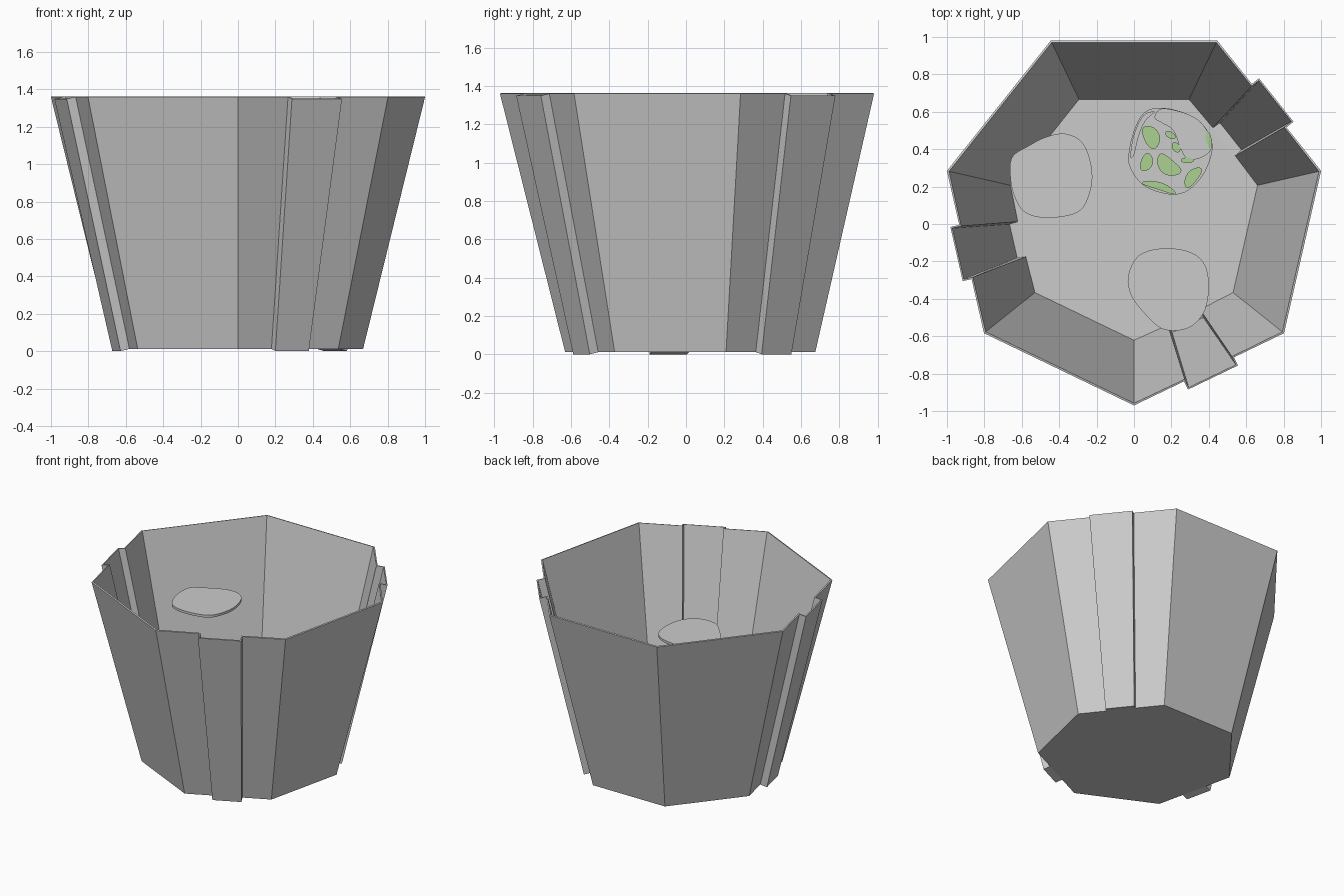
import bpy, bmesh
from math import sin, cos, pi, radians
from mathutils import Vector

if "Cube" in bpy.data.objects:
    bpy.data.objects.remove(bpy.data.objects["Cube"])

CY = 0.056                       # centre of the seven-sided plan
R_TOP, R_BOT = 1.026, 0.686
Z_TOP, Z_BOT = 1.36, 0.012
STEP, WALL = 0.05, 0.012
PANEL_SIDES = {0, 2, 5}          # sides whose middle third is pushed outward


def finish(name, bm, colour=None):
    bmesh.ops.recalc_face_normals(bm, faces=bm.faces)
    me = bpy.data.meshes.new(name)
    bm.to_mesh(me)
    bm.free()
    ob = bpy.data.objects.new(name, me)
    bpy.context.collection.objects.link(ob)
    if colour:
        mat = bpy.data.materials.get("moss_green") or bpy.data.materials.new("moss_green")
        mat.diffuse_color = colour
        mat.use_nodes = True
        mat.node_tree.nodes["Principled BSDF"].inputs["Base Color"].default_value = mat.diffuse_color
        me.materials.append(mat)
    return ob


def corner(i, r, z):
    a = -pi / 2 + 2 * pi * i / 7
    return Vector((r * cos(a), CY + r * sin(a), z))


def build_tub():
    bm = bmesh.new()
    pair = lambda lo, hi: (bm.verts.new(lo), bm.verts.new(hi))
    corners = [pair(corner(i, R_BOT, Z_BOT), corner(i, R_TOP, Z_TOP)) for i in range(7)]
    floor = []
    for i in range(7):
        a, b = corners[i], corners[(i + 1) % 7]
        floor.append(a[0])
        chain = [a, b]
        if i in PANEL_SIDES:
            lo_a, hi_a, lo_b, hi_b = a[0].co, a[1].co, b[0].co, b[1].co
            n = (lo_b - lo_a).cross(hi_a - lo_a).normalized() * STEP
            inner = [pair(lo_a.lerp(lo_b, t), hi_a.lerp(hi_b, t)) for t in (1 / 3, 2 / 3)]
            outer = [pair(p[0].co + n, p[1].co + n) for p in inner]
            floor += [inner[0][0], inner[1][0]]
            bm.faces.new((inner[0][0], inner[1][0], outer[1][0], outer[0][0]))
            chain = [a, inner[0], outer[0], outer[1], inner[1], b]
        for p, q in zip(chain, chain[1:]):
            bm.faces.new((p[0], q[0], q[1], p[1]))
    bm.faces.new(floor[::-1])
    # orient outward using the flat floor face
    bmesh.ops.recalc_face_normals(bm, faces=bm.faces)
    bm.faces.ensure_lookup_table()
    if bm.faces[-1].normal.z > 0:
        bmesh.ops.reverse_faces(bm, faces=bm.faces)
    me = bpy.data.meshes.new("tub")
    bm.to_mesh(me)
    bm.free()
    ob = bpy.data.objects.new("tub", me)
    bpy.context.collection.objects.link(ob)
    mod = ob.modifiers.new("wall_thickness", 'SOLIDIFY')
    mod.thickness = WALL
    mod.offset = -1


def smooth_loop(pts, n=5):
    """Closed rounded outline through the given points."""
    pts = [Vector(p) for p in pts]
    out = []
    for i in range(len(pts)):
        p0, p1, p2, p3 = (pts[(i + k) % len(pts)] for k in (-1, 0, 1, 2))
        for k in range(n):
            t = k / n
            out.append(0.5 * (2 * p1 + (p2 - p0) * t + (2 * p0 - 5 * p1 + 4 * p2 - p3) * t * t
                              + (3 * p1 - p0 - 3 * p2 + p3) * t ** 3))
    return out


def slab(name, outline, z, thick, colour=None):
    bm = bmesh.new()
    f = bm.faces.new([bm.verts.new((p[0], p[1], z - thick)) for p in outline])
    geo = bmesh.ops.extrude_face_region(bm, geom=[f])["geom"]
    top = [v for v in geo if isinstance(v, bmesh.types.BMVert)]
    bmesh.ops.translate(bm, verts=top, vec=(0, 0, thick))
    if f.is_valid and not any(len(fc.verts) == len(outline) and fc.calc_center_median().z < z - thick / 2
                              for fc in bm.faces):
        bm.faces.new([v for v in bm.verts if v not in top])
    return finish(name, bm, colour)


def patch(cx, cy, w, h, deg, bend):
    """Rounded spot, optionally bent into a bean."""
    a, pts = radians(deg), []
    for k in range(20):
        t = 2 * pi * k / 20
        u, v = w / 2 * cos(t), h / 2 * sin(t) + bend * (cos(t) ** 2 - 0.5)
        pts.append((cx + u * cos(a) - v * sin(a), cy + u * sin(a) + v * cos(a)))
    return pts


build_tub()

# three thin rounded steps descending inside the tub
slab("upper_step", smooth_loop([
    (-.37, .483), (-.28, .44), (-.232, .33), (-.228, .2), (-.29, .07), (-.45, .033),
    (-.58, .06), (-.64, .15), (-.662, .26), (-.65, .36), (-.56, .42), (-.47, .465)]), 1.0, .018)
slab("middle_step", smooth_loop([
    (-.03, -.27), (.03, -.165), (.16, -.13), (.3, -.15), (.38, -.22), (.4, -.35),
    (.37, -.48), (.28, -.56), (.15, -.56), (.04, -.46), (-.02, -.37)]), .79, .018)
Z3 = .58
slab("lower_step", smooth_loop([
    (-.03, .36), (0, .5), (.06, .6), (.16, .62), (.28, .59), (.37, .53), (.42, .42),
    (.38, .28), (.29, .18), (.19, .158), (.06, .2), (-.01, .28)]), Z3, .018)

# raised bare layer and curled edge on the lower step
slab("bare_layer", smooth_loop([
    (.15, .617), (.11, .57), (.15, .54), (.21, .5), (.25, .4), (.29, .345), (.37, .36),
    (.418, .42), (.37, .53), (.28, .59)]), Z3 + .012, .014)
slab("curled_edge", smooth_loop([
    (-.02, .36), (.0, .48), (.05, .58), (.11, .6), (.06, .55), (.025, .47), (.0, .37)]), Z3 + .012, .014)

# green spots
GREEN = (.41, .64, .28, 1)
spots = [(.09, .465, .13, .085, 115, .01), (.065, .33, .1, .065, 70, .008),
         (.185, .315, .15, .085, -40, .02), (.135, .197, .19, .04, -18, -.012),
         (.315, .25, .13, .06, 52, -.01), (.4, .45, .09, .03, 100, 0),
         (.225, .41, .06, .04, -60, 0), (.195, .475, .06, .035, -30, 0),
         (.285, .34, .07, .03, 0, 0)]
for i, s in enumerate(spots):
    slab(f"moss_spot_{i + 1}", patch(*s), Z3 + .016, .018, GREEN)
